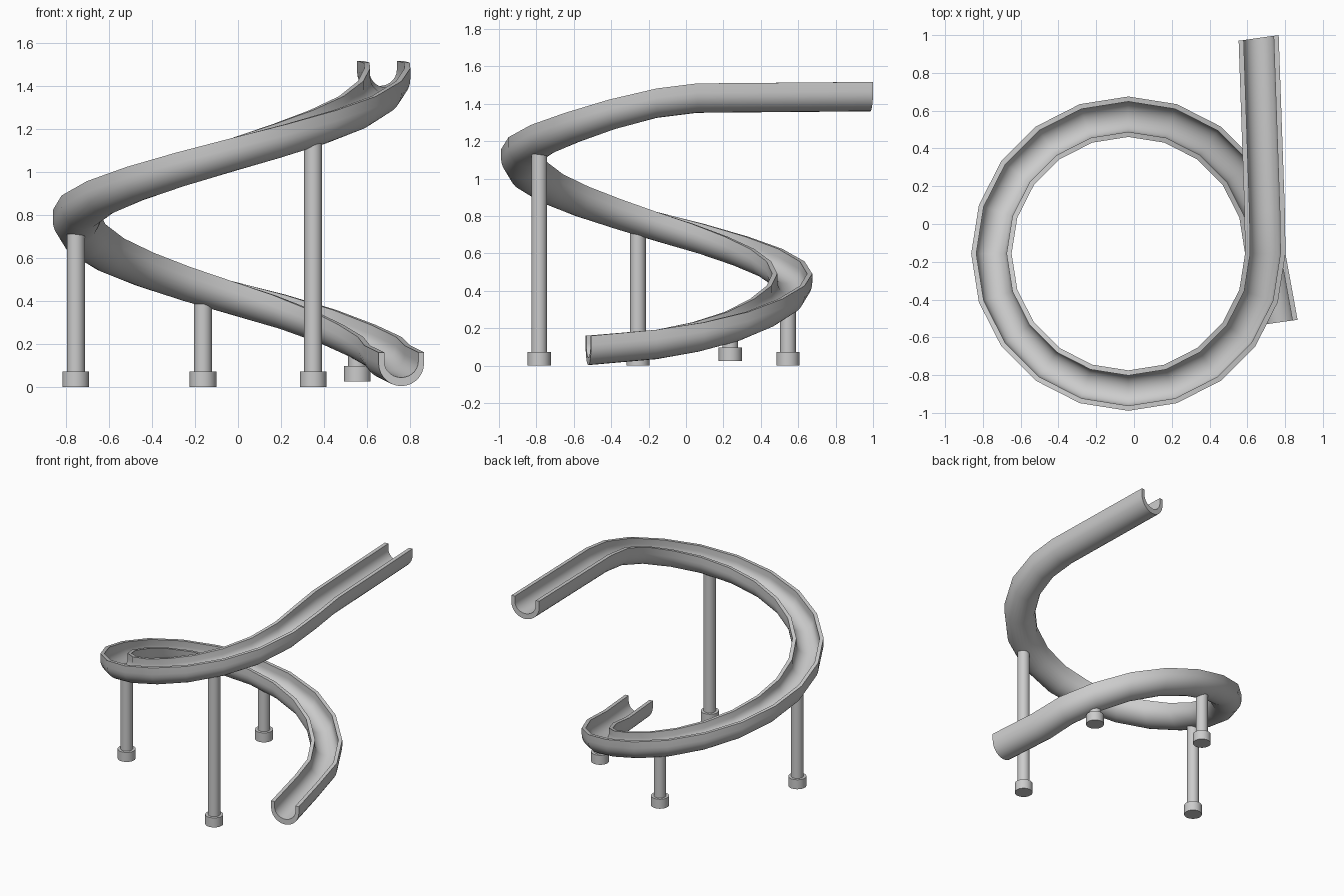
import bpy, bmesh
from math import sin, cos, pi, radians
from mathutils import Vector

if "Cube" in bpy.data.objects:
    bpy.data.objects.remove(bpy.data.objects["Cube"])

CX, CY, R = -0.03, -0.157, 0.725      # centre and radius of the turn
HALF, HEIGHT = 0.107, 0.157           # trough half width and height


def finish(bm, name, angle=35):
    bmesh.ops.recalc_face_normals(bm, faces=bm.faces)
    me = bpy.data.meshes.new(name)
    bm.to_mesh(me)
    bm.free()
    ob = bpy.data.objects.new(name, me)
    bpy.context.collection.objects.link(ob)
    bpy.ops.object.select_all(action='DESELECT')
    ob.select_set(True)
    bpy.context.view_layer.objects.active = ob
    bpy.ops.object.shade_smooth_by_angle(angle=radians(angle))
    return ob


# U-shaped trough profile (lateral, up): outer wall then inner wall back
N = 14
profile = [(HALF, HEIGHT)]
profile += [(HALF * cos(-pi * i / N), HALF + HALF * sin(-pi * i / N)) for i in range(N + 1)]
profile += [(-HALF, HEIGHT), (-0.08, HEIGHT)]
profile += [(-0.08 * cos(-pi * i / N), 0.115 + 0.075 * sin(-pi * i / N)) for i in range(N + 1)]
profile += [(0.08, HEIGHT)]

# Path stations: (position of trough underside, direction of outer side)
tilt = Vector((cos(radians(8)), sin(radians(8)), 0))
stations = [(Vector((0.66, 0.985, 1.36)), tilt),
            (Vector((0.692, 0.06, 1.352)), Vector((1, 0, 0)))]
heights = [1.325, 1.265, 1.195, 1.13, 1.065, 1.0, 0.933, 0.866, 0.80, 0.733, 0.665,
           0.60, 0.533, 0.467, 0.40, 0.335, 0.27, 0.2, 0.13, 0.075, 0.035]
for i, z in enumerate(heights):
    a = -radians(18 * i)
    out = Vector((cos(a), sin(a), 0))
    stations.append((Vector((CX, CY, z)) + out * R, out))
stations.append((Vector((0.76, -0.522, 0.003)), tilt))

# Slide trough swept along the path
bm = bmesh.new()
rings = [[bm.verts.new(p + side * u + Vector((0, 0, v))) for u, v in profile]
         for p, side in stations]
n = len(profile)
for r0, r1 in zip(rings, rings[1:]):
    for j in range(n):
        k = (j + 1) % n
        bm.faces.new((r0[j], r0[k], r1[k], r1[j]))
# End caps as strips between outer and inner wall
for ring in (rings[0], rings[-1]):
    for j in range(n // 2 - 1):
        bm.faces.new((ring[j], ring[j + 1], ring[n - 2 - j], ring[n - 1 - j]))
finish(bm, "slide_trough")


def cylinder(name, x, y, z0, z1, r):
    bm = bmesh.new()
    bmesh.ops.create_cone(bm, cap_ends=True, segments=32, radius1=r, radius2=r, depth=z1 - z0)
    bmesh.ops.translate(bm, verts=bm.verts, vec=(x, y, (z0 + z1) / 2))
    finish(bm, name)


# Support posts with wider feet
posts = [(0.35, -0.785, 0, 1.135), (-0.755, -0.257, 0, 0.71),
         (-0.163, 0.545, 0, 0.385), (0.555, 0.237, 0.024, 0.15)]
for i, (x, y, z0, top) in enumerate(posts, 1):
    cylinder(f"post_{i}", x, y, z0, top, 0.042)
    cylinder(f"post_foot_{i}", x, y, z0, z0 + 0.072, 0.062)
